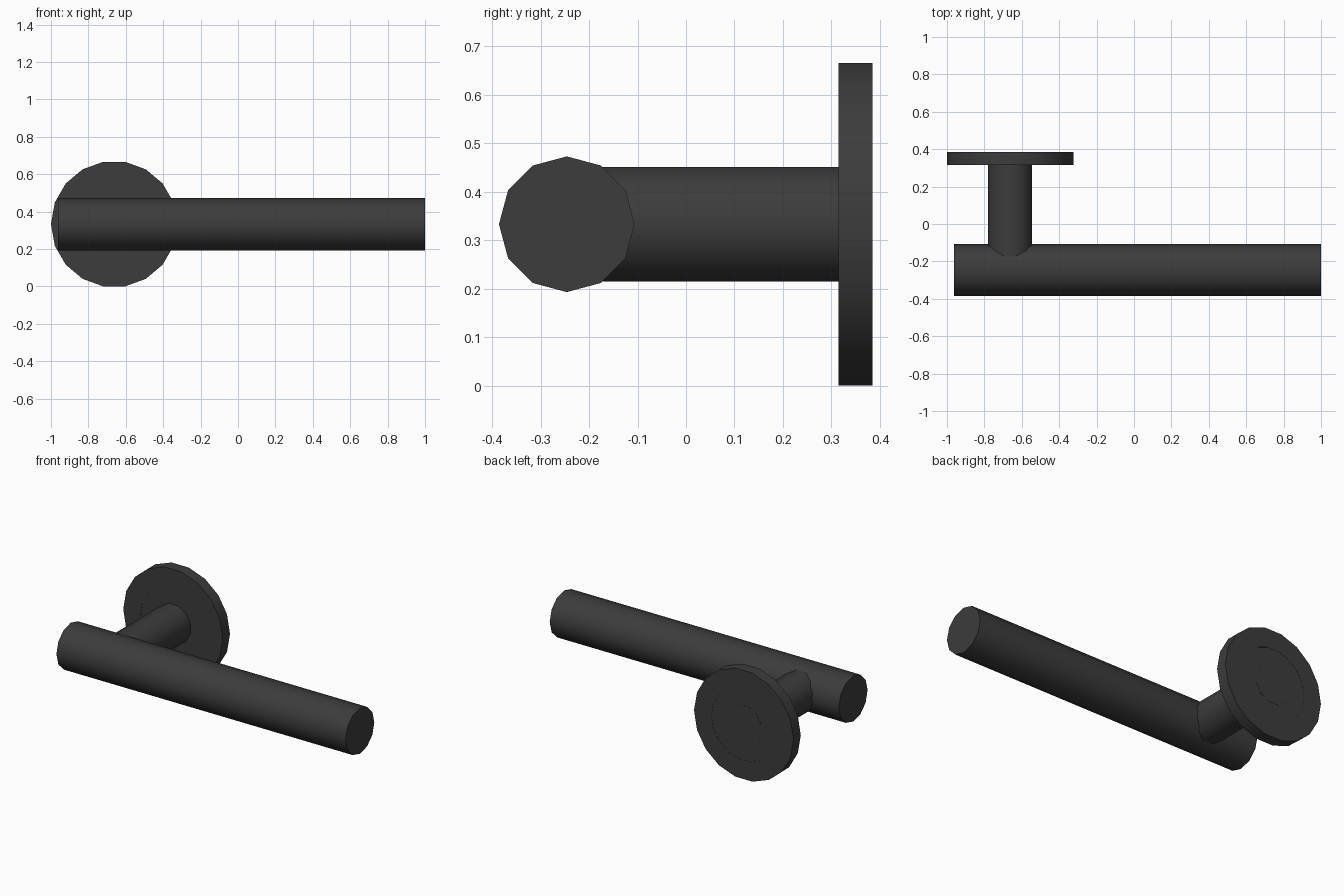
import bpy, bmesh, math

if "Cube" in bpy.data.objects:
    bpy.data.objects.remove(bpy.data.objects["Cube"])

CX, CZ = -0.662, 0.333      # axis of rosette and neck
BAR_Y = -0.246              # axis of grip bar


def revolve(name, profile, sides, phase, place):
    """Turn a (radius, distance along axis) profile; place maps (u, v, t) to xyz."""
    bm = bmesh.new()
    rings = []
    for r, t in profile:
        rings.append([bm.verts.new(place(r * math.cos(phase + 2 * math.pi * i / sides),
                                         r * math.sin(phase + 2 * math.pi * i / sides), t))
                      for i in range(sides)])
    for a, b in zip(rings, rings[1:]):
        for i in range(sides):
            j = (i + 1) % sides
            bm.faces.new((a[i], a[j], b[j], b[i]))
    bm.faces.new(rings[0])
    bm.faces.new(rings[-1])
    bmesh.ops.recalc_face_normals(bm, faces=bm.faces)
    mesh = bpy.data.meshes.new(name)
    bm.to_mesh(mesh)
    bm.free()
    ob = bpy.data.objects.new(name, mesh)
    bpy.context.collection.objects.link(ob)
    mat = bpy.data.materials.get("dark_metal") or bpy.data.materials.new("dark_metal")
    mat.diffuse_color = (0.045, 0.045, 0.045, 1)
    mat.use_nodes = True
    mat.node_tree.nodes["Principled BSDF"].inputs["Base Color"].default_value = mat.diffuse_color
    mesh.materials.append(mat)
    bpy.ops.object.select_all(action='DESELECT')
    ob.select_set(True)
    bpy.context.view_layer.objects.active = ob
    bpy.ops.object.shade_smooth_by_angle(angle=math.radians(35))
    return ob


def along_y(u, v, t):
    return (CX + u, t, CZ + v)


def along_x(u, v, t):
    return (t, BAR_Y + u, CZ + v)


# Wall rosette: 18-sided plate with a faint step around its inner disc
revolve("rosette", [(0.22, 0.384), (0.22, 0.385), (0.338, 0.385),
                    (0.338, 0.315), (0.22, 0.315), (0.22, 0.316)], 18, 0, along_y)

# Neck: from the back of the rosette into the bar
revolve("neck", [(0.122, 0.385), (0.122, -0.2)], 12, math.radians(15), along_y)

# Grip bar: 12-sided rod
revolve("grip_bar", [(0.14, -0.963), (0.14, 1.0)], 12, 0, along_x)
